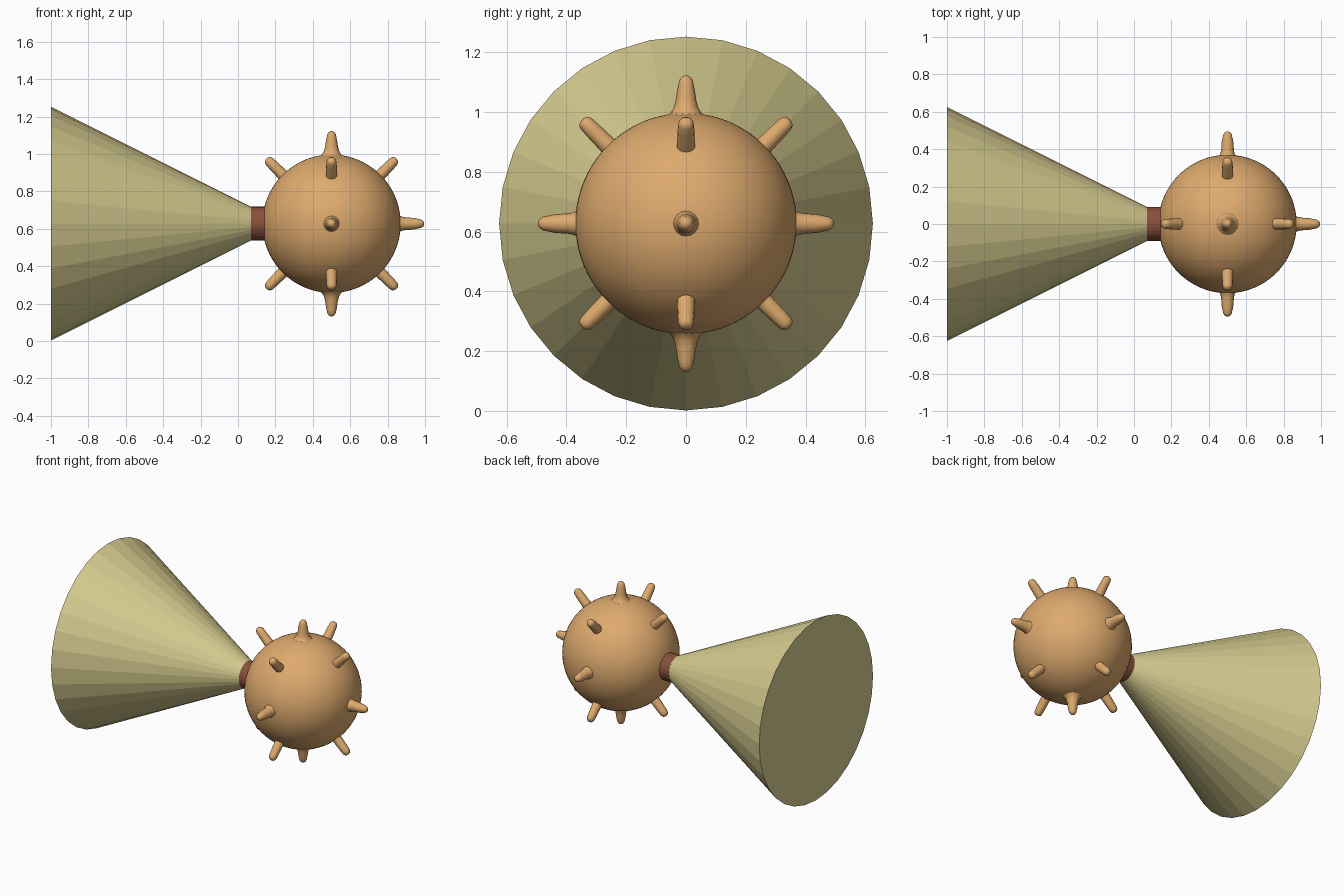
import bpy, bmesh, math
from mathutils import Vector, Matrix

if "Cube" in bpy.data.objects:
    bpy.data.objects.remove(bpy.data.objects["Cube"])

CZ = 0.627                       # shared axis height
CENTRE = Vector((0.5, 0, CZ))    # ball centre
R = 0.37


def material(name, rgb):
    m = bpy.data.materials.new(name)
    m.diffuse_color = (*rgb, 1)
    m.use_nodes = True
    m.node_tree.nodes["Principled BSDF"].inputs["Base Color"].default_value = m.diffuse_color
    return m


TAN = material("tan", (0.73, 0.40, 0.155))
STRAW = material("straw", (0.68, 0.61, 0.28))
BROWN = material("brown", (0.25, 0.08, 0.045))


def make(name, bm, mat, smooth=False):
    bmesh.ops.recalc_face_normals(bm, faces=bm.faces)
    me = bpy.data.meshes.new(name)
    bm.to_mesh(me)
    bm.free()
    me.materials.append(mat)
    for p in me.polygons:
        p.use_smooth = smooth
    ob = bpy.data.objects.new(name, me)
    bpy.context.collection.objects.link(ob)
    return ob


def frustum(name, x0, x1, r0, r1, sides, mat):
    """Closed cone or cylinder lying along x."""
    bm = bmesh.new()
    rot = Matrix.Rotation(math.pi / 2, 4, 'Y')
    bmesh.ops.create_cone(bm, cap_ends=True, segments=sides, radius1=r0, radius2=r1, depth=x1 - x0,
                          matrix=Matrix.Translation(((x0 + x1) / 2, 0, CZ)) @ rot)
    return make(name, bm, mat)


def spike(name, direction, profile, sides=16):
    """Lathed spike pointing away from the ball; profile is (radius, distance)."""
    bm = bmesh.new()
    rings = [[bm.verts.new((r * math.cos(2 * math.pi * i / sides),
                            r * math.sin(2 * math.pi * i / sides), d)) for i in range(sides)]
             for r, d in profile]
    for a, b in zip(rings, rings[1:]):
        for i in range(sides):
            j = (i + 1) % sides
            bm.faces.new((a[i], a[j], b[j], b[i]))
    bm.faces.new(rings[-1])
    rot = Vector(direction).to_track_quat('Z', 'Y').to_matrix().to_4x4()
    bm.transform(Matrix.Translation(CENTRE) @ rot)
    return make(name, bm, TAN, True)


# Faceted cone and the collar joining it to the ball
frustum("cone", -1.0, 0.25, 0.625, 0.0, 32, STRAW)
frustum("collar", 0.07, 0.19, 0.091, 0.091, 32, BROWN)

# Ball
bm = bmesh.new()
bmesh.ops.create_uvsphere(bm, u_segments=64, v_segments=40, radius=R, matrix=Matrix.Translation(CENTRE))
make("ball", bm, TAN, True)

# Spikes: flared at the poles, plainer around the sides
TIP = [(0.026, 0.462), (0.023, 0.478), (0.015, 0.49), (0.006, 0.495)]
POLE = [(0.065, 0.36), (0.05, 0.372), (0.04, 0.39), (0.034, 0.415), (0.029, 0.45)] + TIP
SIDE = [(0.048, 0.355), (0.038, 0.375), (0.034, 0.395), (0.031, 0.44)] + TIP
DIAG = [(0.032, 0.35), (0.030, 0.38), (0.028, 0.44), (0.026, 0.47), (0.022, 0.482), (0.012, 0.49), (0.005, 0.491)]

for s in (1, -1):
    level = "upper" if s > 0 else "lower"
    spike(level + "_pole_spike", (0, 0, s), POLE)
    for i, (x, y) in enumerate(((1, 0), (0, 1), (-1, 0), (0, -1))):
        spike(f"{level}_diagonal_spike_{i + 1}", (x, y, s), DIAG)
for i, d in enumerate(((1, 0, 0), (0, 1, 0), (0, -1, 0))):
    spike(f"side_spike_{i + 1}", d, SIDE)
